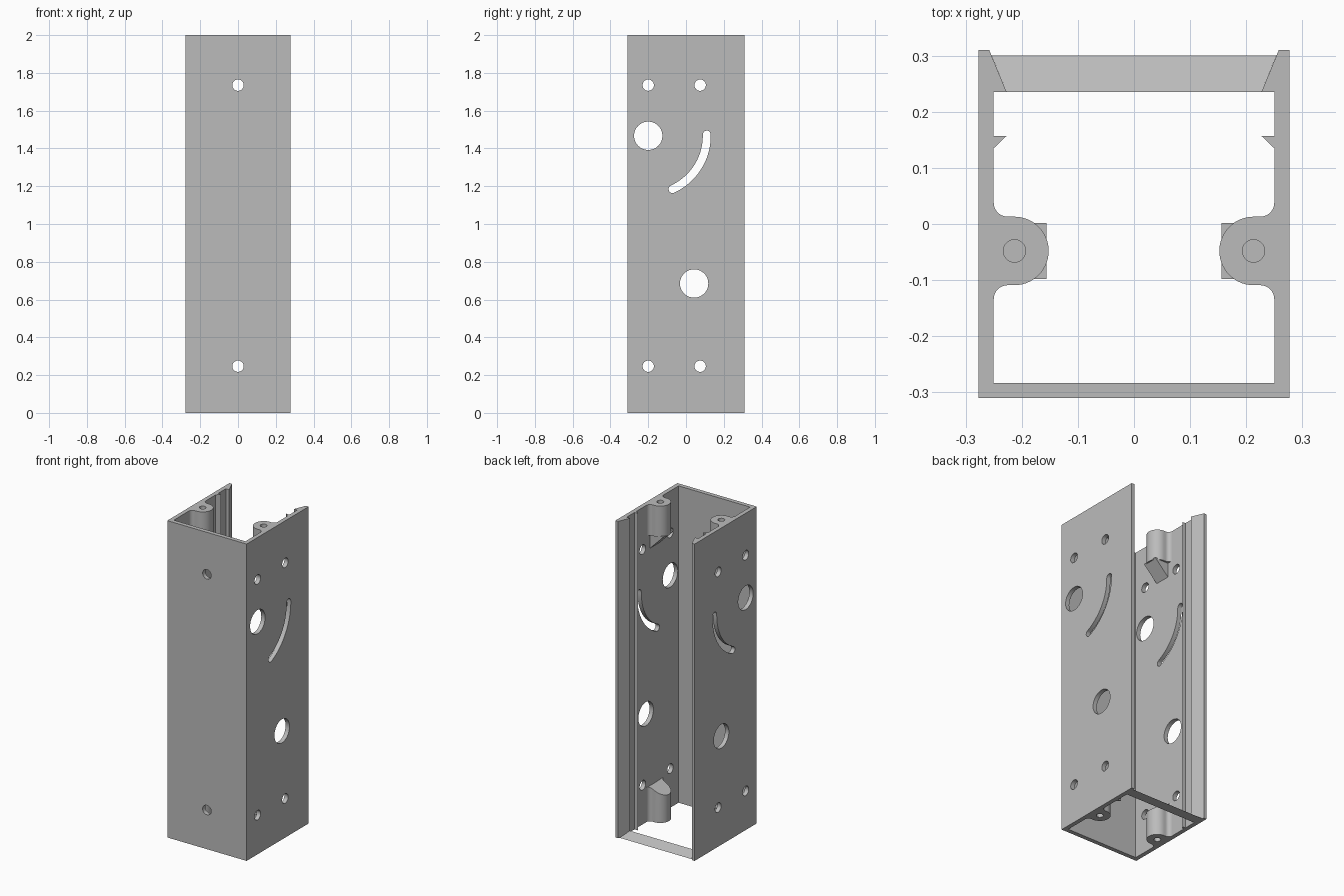
import bpy, bmesh
from math import cos, sin, radians, pi
from mathutils import Vector

if "Cube" in bpy.data.objects:
    bpy.data.objects.remove(bpy.data.objects["Cube"], do_unlink=True)

grey = bpy.data.materials.new("plain_grey")
grey.use_nodes = True
grey.diffuse_color = (0.5, 0.5, 0.5, 1)
grey.node_tree.nodes["Principled BSDF"].inputs["Base Color"].default_value = (0.5, 0.5, 0.5, 1)

# Maps a 2D profile point and a depth to 3D for each extrusion axis
AXES = {"z": lambda p, d: Vector((p[0], p[1], d)),
        "x": lambda p, d: Vector((d, p[0], p[1])),
        "y": lambda p, d: Vector((p[0], d, p[1]))}


def extrude(name, profile, axis, start, end, adjust=None):
    """Solid made by extruding a closed profile along an axis."""
    bm = bmesh.new()
    rings = [[bm.verts.new(AXES[axis](p, d)) for p in profile] for d in (start, end)]
    n = len(profile)
    for ring in rings:
        bm.faces.new(ring)
    for i in range(n):
        j = (i + 1) % n
        bm.faces.new((rings[0][i], rings[0][j], rings[1][j], rings[1][i]))
    if adjust:
        for v in rings[1]:
            adjust(v.co)
    bmesh.ops.recalc_face_normals(bm, faces=bm.faces)
    mesh = bpy.data.meshes.new(name)
    bm.to_mesh(mesh)
    bm.free()
    mesh.materials.append(grey)
    ob = bpy.data.objects.new(name, mesh)
    bpy.context.collection.objects.link(ob)
    return ob


def arc(cx, cy, r, a0, a1, steps):
    angles = [radians(a0 + (a1 - a0) * i / steps) for i in range(steps + 1)]
    return [(cx + r * cos(a), cy + r * sin(a)) for a in angles]


def circle(cx, cy, r, n=40):
    return arc(cx, cy, r, 0, 360, n)[:-1]


def select_only(ob):
    bpy.ops.object.select_all(action="DESELECT")
    ob.select_set(True)
    bpy.context.view_layer.objects.active = ob


def cut(ob, cutters):
    """Subtract the cutters, then discard them."""
    select_only(ob)
    for c in cutters:
        c.hide_render = True
        mod = ob.modifiers.new("cut", "BOOLEAN")
        mod.operation, mod.solver, mod.object = "DIFFERENCE", "EXACT", c
        bpy.ops.object.modifier_apply(modifier=mod.name)
        bpy.data.objects.remove(c, do_unlink=True)


def smooth(ob):
    select_only(ob)
    bpy.ops.object.shade_smooth_by_angle(angle=radians(30))


H = 2.0
OUT, INN = 0.277, 0.25          # outer and inner half widths
FRONT, BACK = -0.31, 0.31
RAIL_Y, RAIL_X = 0.235, 0.227   # start of the dovetail rail

# Channel: three walls, small ribs and dovetail rails at the open back
half = [(OUT, FRONT), (OUT, BACK), (0.258, BACK), (RAIL_X, RAIL_Y), (INN, RAIL_Y),
        (INN, 0.157), (RAIL_X, 0.157), (INN, 0.135), (INN, -0.283)]
channel = extrude("channel", half + [(-x, y) for x, y in reversed(half)], "z", 0, H)

# Holes through both side walls, and the curved slot
cutters = []
for z in (0.247, 1.735):
    cutters.append(extrude("front_hole", circle(0, z, 0.03), "y", -0.4, -0.2))
    for y in (-0.2, 0.075):
        cutters.append(extrude("side_hole", circle(y, z, 0.03), "x", -0.4, 0.4))
pivot = (-0.2, 1.467)
for y, z in (pivot, (0.043, 0.685)):
    cutters.append(extrude("large_hole", circle(y, z, 0.075, 56), "x", -0.4, 0.4))
R, W, A0, A1 = 0.31, 0.021, -65.5, 1.2
ends = [(pivot[0] + R * cos(radians(a)), pivot[1] + R * sin(radians(a))) for a in (A0, A1)]
slot = (arc(*pivot, R + W, A0, A1, 28) + arc(*ends[1], W, A1, A1 + 180, 10)[1:-1]
        + arc(*pivot, R - W, A1, A0, 28) + arc(*ends[0], W, A0 + 180, A0 + 360, 10)[1:-1])
cutters.append(extrude("slot", slot, "x", -0.4, 0.4))
cut(channel, cutters)
smooth(channel)

# Sloped bar across the bottom of the open back
bar = extrude("bottom_bar", [(RAIL_Y, 0), (0.3, 0), (RAIL_Y, 0.027)], "x", -RAIL_X, RAIL_X)
for v in bar.data.vertices:
    if v.co.y > 0.29:
        v.co.x *= 0.2537 / RAIL_X

# Screw bosses blended into the side walls
BX, BY, BR, FR = 0.213, -0.048, 0.061, 0.025
TIP = BX - BR
boss = ([(0.265, BY + BR + FR)] + arc(INN - FR, BY + BR + FR, FR, 0, -90, 8)
        + arc(BX, BY, BR, 90, 270, 28)
        + arc(INN - FR, BY - BR - FR, FR, 90, 0, 8) + [(0.265, BY - BR - FR)])


def slant(co):
    co.z += (min(abs(co.x), INN) - TIP) * 0.5


for side, s in (("left", 1), ("right", -1)):
    outline = [(s * x, y) for x, y in boss]
    upper = extrude(side + "_upper_boss", outline, "z", H, 1.805)
    lower = extrude(side + "_lower_boss", outline, "z", 0, 0.17, slant)
    hole = circle(s * BX, BY, 0.02, 24)
    cut(upper, [extrude("screw_hole", hole, "z", 1.86, H + 0.1)])
    cut(lower, [extrude("screw_hole", hole, "z", -0.1, 0.14)])
    smooth(upper)
    smooth(lower)
    # Sloped support under the upper boss
    extrude(side + "_boss_support",
            [(s * (TIP + 0.004), 1.81), (s * 0.26, 1.81), (s * 0.26, 1.705), (s * INN, 1.715)],
            "y", BY - 0.05, BY + 0.05)
